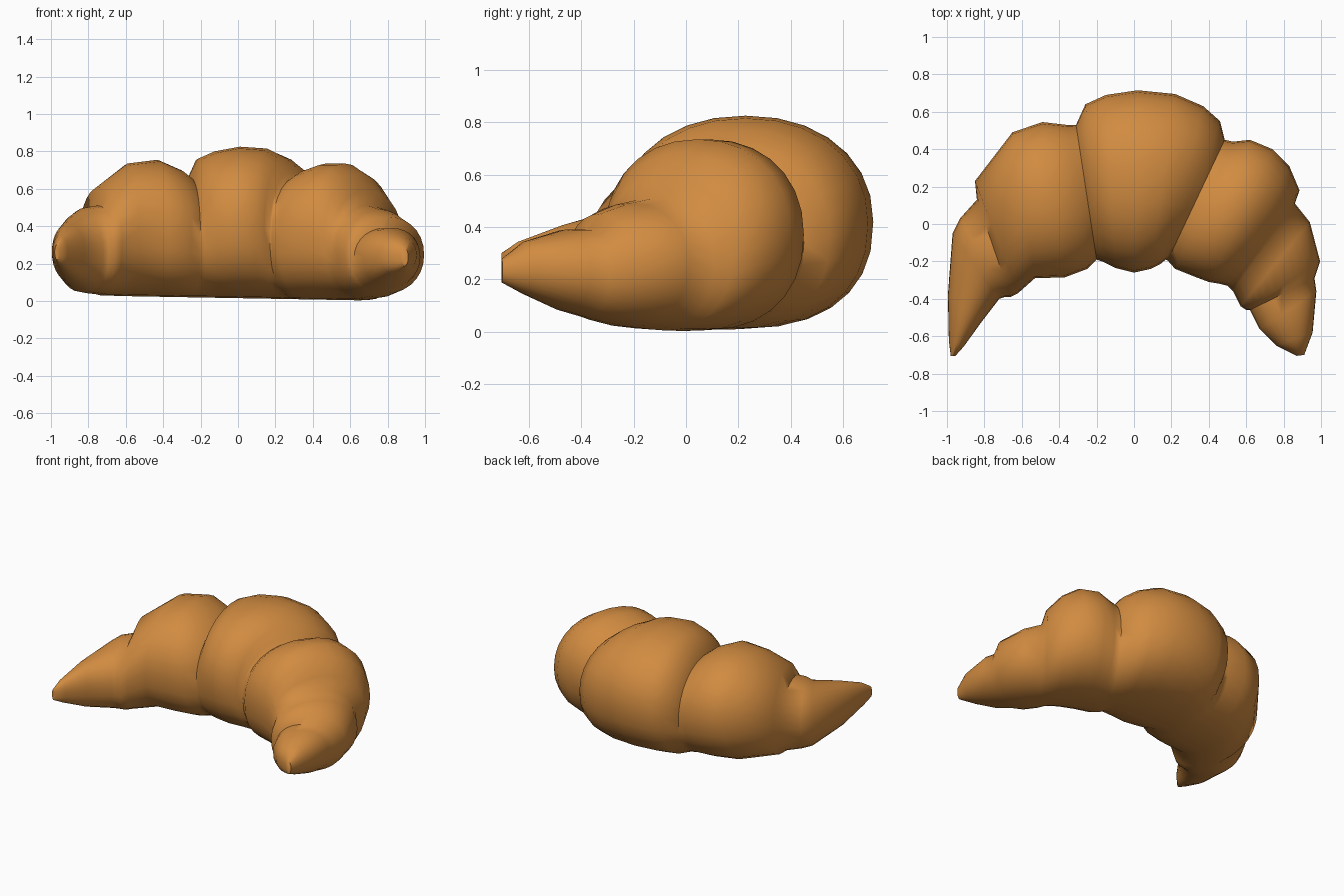
import bpy, bmesh, math
from mathutils import Vector

if "Cube" in bpy.data.objects:
    bpy.data.objects.remove(bpy.data.objects["Cube"])

SIDES = 28

crust = bpy.data.materials.new("golden crust")
crust.diffuse_color = (0.64, 0.26, 0.052, 1)
crust.use_nodes = True
crust.node_tree.nodes["Principled BSDF"].inputs["Base Color"].default_value = crust.diffuse_color

# Each roll of dough: rings as (inner x, inner y, outer x, outer y, top z), ending in a groove
rolls = [
    # left tip
    [(-.955, -.705, -.98, -.705, .30), (-.91, -.655, -.99, -.62, .345),
     (-.82, -.53, -.995, -.38, .41), (-.72, -.40, -.97, -.05, .47),
     (-.69, -.39, -.93, .03, .50), (-.66, -.39, -.84, .13, .51)],
    # left roll
    [(-.62, -.37, -.85, .23, .61), (-.53, -.29, -.65, .49, .735),
     (-.37, -.285, -.49, .545, .755), (-.25, -.24, -.36, .53, .70),
     (-.20, -.19, -.31, .53, .66)],
    # middle roll
    [(-.17, -.20, -.26, .64, .76), (-.10, -.235, -.15, .69, .80),
     (0, -.26, .02, .715, .825), (.09, -.24, .22, .695, .815),
     (.14, -.215, .37, .63, .765), (.17, -.19, .46, .55, .71),
     (.18, -.195, .485, .45, .67)],
    # right roll
    [(.22, -.24, .53, .44, .70), (.32, -.28, .62, .45, .735),
     (.40, -.31, .74, .40, .735), (.46, -.32, .83, .31, .68),
     (.50, -.33, .885, .18, .59), (.53, -.36, .86, .11, .51)],
    # right small roll
    [(.57, -.44, .94, .01, .49), (.60, -.46, .995, -.20, .45),
     (.62, -.46, .965, -.29, .39)],
    # right tip
    [(.67, -.56, .975, -.36, .39), (.76, -.65, .955, -.58, .345),
     (.87, -.705, .91, -.70, .28)],
]


def power(v, n):
    return math.copysign(abs(v) ** (2 / n), v)


def ring(bm, ix, iy, ox, oy, top):
    """Rounded cross-section with a flatter underside that lifts toward the tips."""
    mid = Vector(((ix + ox) / 2, (iy + oy) / 2, 0))
    half = Vector(((ox - ix) / 2, (oy - iy) / 2, 0))
    bottom = max(0, .015 - .018 * mid.x) + .38 * max(0, -mid.y) ** 2
    centre = (top + bottom) / 2
    height = (top - bottom) / 2
    outer_n = 2.35 - .35 * abs(mid.x)
    verts = []
    for i in range(SIDES):
        a = math.tau * i / SIDES
        c, s = math.cos(a), math.sin(a)
        n = 2.15 if s > 0 else (outer_n if c > 0 else 2.5)
        p = mid + half * power(c, n)
        p.z = centre + height * power(s, n)
        verts.append(bm.verts.new(p))
    return verts


# Loft all rolls into one continuous crescent
bm = bmesh.new()
rings = [ring(bm, *r) for roll in rolls for r in roll]
for a, b in zip(rings, rings[1:]):
    for i in range(SIDES):
        j = (i + 1) % SIDES
        bm.faces.new((a[i], a[j], b[j], b[i]))
bm.faces.new(rings[0])
bm.faces.new(rings[-1])
bmesh.ops.recalc_face_normals(bm, faces=bm.faces)

mesh = bpy.data.meshes.new("croissant")
bm.to_mesh(mesh)
bm.free()
mesh.materials.append(crust)
body = bpy.data.objects.new("croissant", mesh)
bpy.context.collection.objects.link(body)

# Smooth dough, crisp grooves
bpy.context.view_layer.objects.active = body
body.select_set(True)
bpy.ops.object.shade_smooth_by_angle(angle=math.radians(60))
